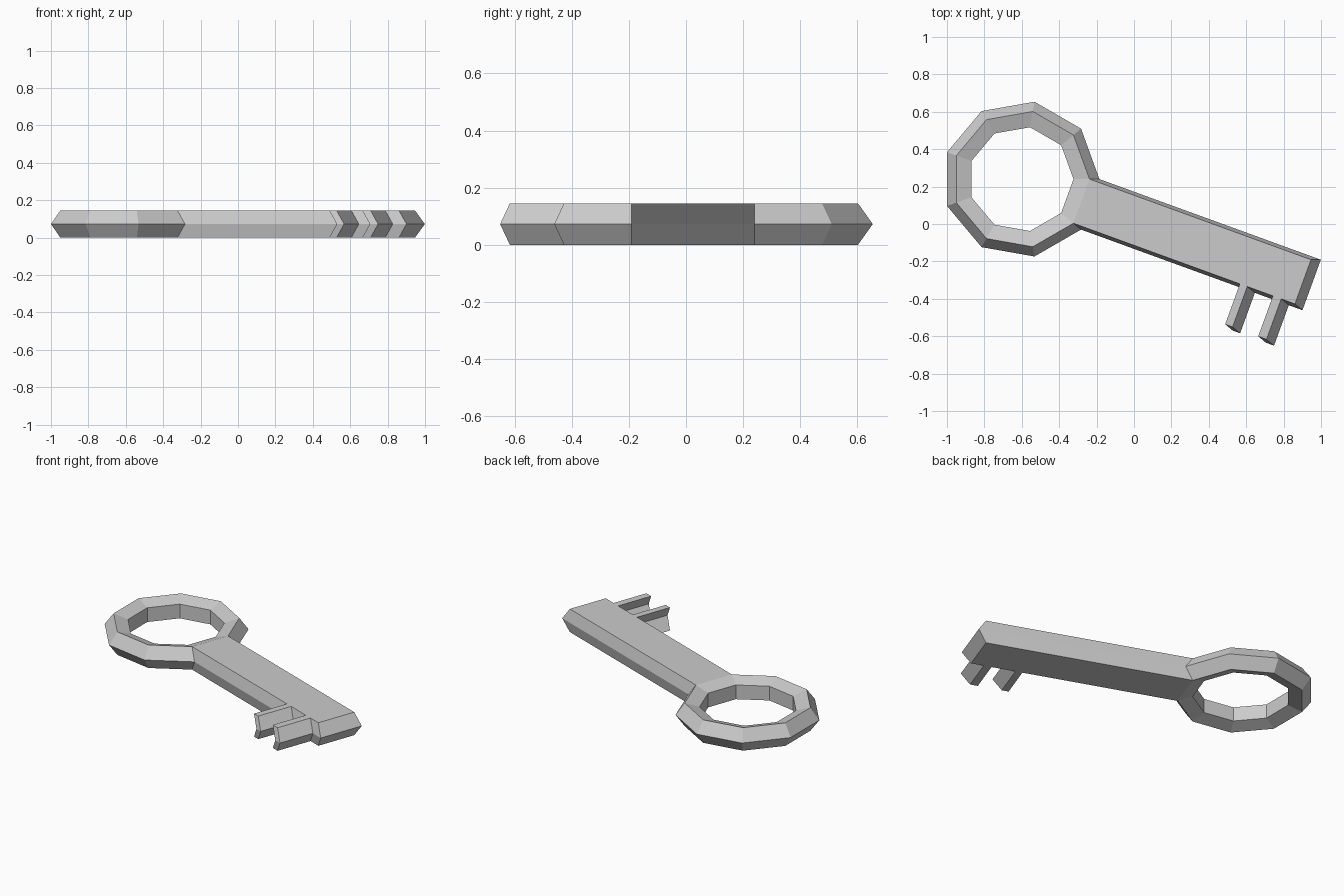
import bpy, bmesh
from math import sin, cos, pi, radians
from mathutils import Vector

if "Cube" in bpy.data.objects:
    bpy.data.objects.remove(bpy.data.objects["Cube"])

CX, CY = -0.605, 0.24          # bow centre
MAJOR, MINOR = 0.3435, 0.0765  # bow radii
NR, NS = 9, 5                  # bow sides, pentagonal section
MID = MINOR * sin(radians(72))
TURN = radians(-20)
ALONG = Vector((cos(TURN), sin(TURN), 0))
ACROSS = Vector((sin(TURN), -cos(TURN), 0))

bm = bmesh.new()


def push(faces, offset):
    """Extrude a group of faces, returning (moved faces, new wall faces)."""
    before = set(bm.faces)
    out = bmesh.ops.extrude_face_region(bm, geom=faces)["geom"]
    moved = [g for g in out if isinstance(g, bmesh.types.BMFace)]
    verts = [g for g in out if isinstance(g, bmesh.types.BMVert)]
    bmesh.ops.translate(bm, verts=verts, vec=offset)
    old = [f for f in faces if f.is_valid]
    if old:
        bmesh.ops.delete(bm, geom=old, context='FACES')
    bm.normal_update()
    walls = [f for f in bm.faces if f not in before and f not in moved]
    return moved, walls


# Bow: nine-sided ring with a pentagon section
rings = []
for i in range(NR):
    a = 2 * pi * i / NR
    row = []
    for j in range(NS):
        b = 2 * pi * j / NS
        r = MAJOR + MINOR * cos(b)
        row.append(bm.verts.new((CX + r * cos(a), CY + r * sin(a), MID + MINOR * sin(b))))
    rings.append(row)
outer = []
for i in range(NR):
    p, q = rings[i], rings[(i + 1) % NR]
    for j in range(NS):
        k = (j + 1) % NS
        f = bm.faces.new((p[j], q[j], q[k], p[k]))
        if i == NR - 1 and j in (0, NS - 1):
            outer.append(f)
bm.normal_update()

# Shaft: pull the outer faces of one bow segment out in stages
stations = [0.947, 0.989, 1.135, 1.182, 1.26]
bits = []
last = 0
for n, s in enumerate(stations):
    outer, walls = push(outer, ALONG * (s - last))
    last = s
    if n in (1, 3):
        bits.append([f for f in walls if f.normal.dot(ACROSS) > 0.5])

# Bit: two teeth pulled from the side of the shaft
for side in bits:
    push(side, ACROSS * 0.23)

bmesh.ops.recalc_face_normals(bm, faces=bm.faces[:])
bmesh.ops.dissolve_limit(bm, angle_limit=radians(0.5), verts=bm.verts[:], edges=bm.edges[:])
mesh = bpy.data.meshes.new("key")
bm.to_mesh(mesh)
bm.free()
bpy.context.collection.objects.link(bpy.data.objects.new("key", mesh))
